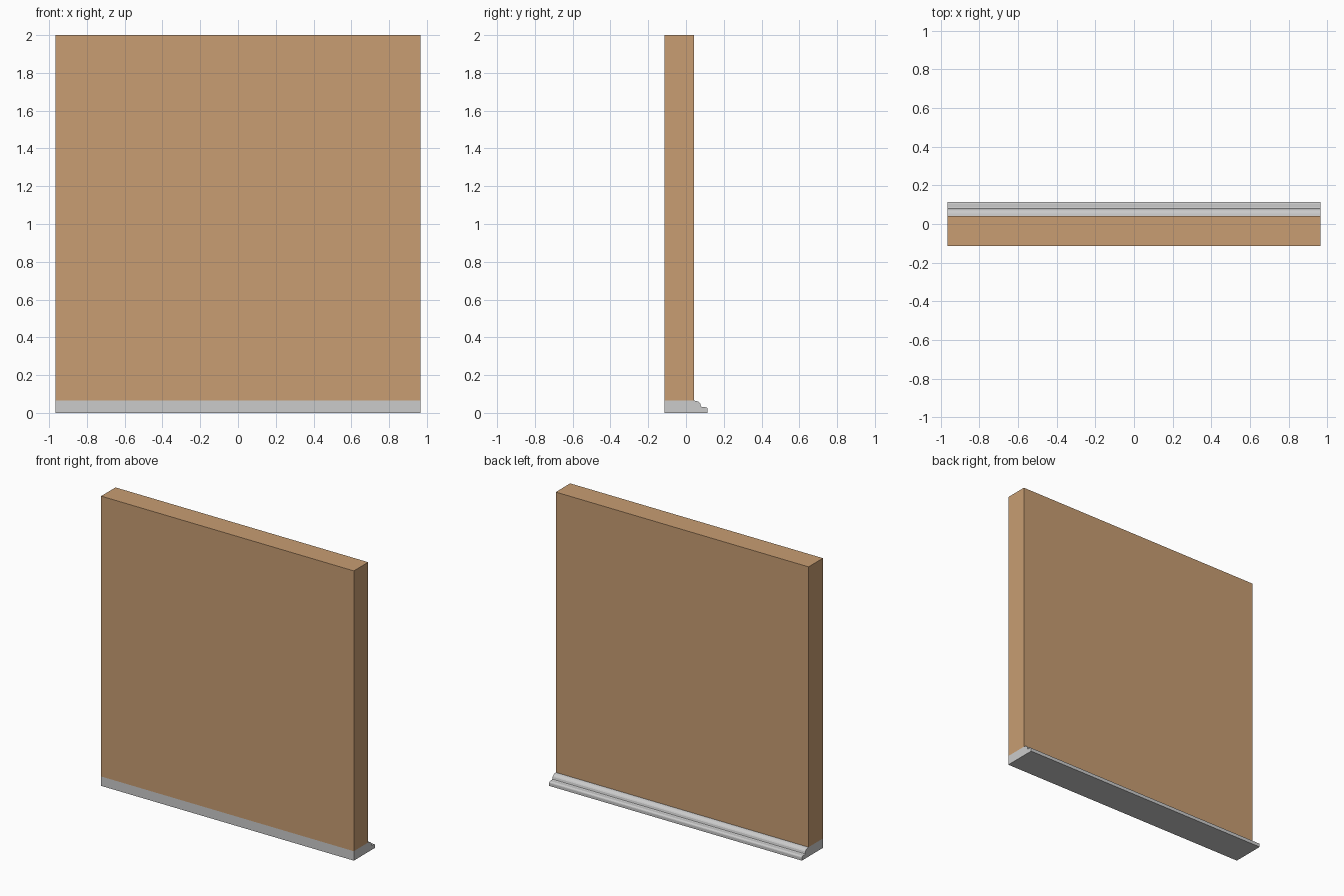
import bpy, bmesh, math

if "Cube" in bpy.data.objects:
    bpy.data.objects.remove(bpy.data.objects["Cube"])

HALF = 0.965          # half width of the wall
BACK, FACE = -0.115, 0.042


def extrude_profile(name, pts, color=None):
    """Extrude a (y, z) outline along x."""
    bm = bmesh.new()
    face = bm.faces.new([bm.verts.new((-HALF, y, z)) for y, z in pts])
    res = bmesh.ops.extrude_face_region(bm, geom=[face])
    moved = [g for g in res["geom"] if isinstance(g, bmesh.types.BMVert)]
    bmesh.ops.translate(bm, verts=moved, vec=(2 * HALF, 0, 0))
    bmesh.ops.recalc_face_normals(bm, faces=bm.faces[:])
    mesh = bpy.data.meshes.new(name)
    bm.to_mesh(mesh)
    bm.free()
    obj = bpy.data.objects.new(name, mesh)
    bpy.context.collection.objects.link(obj)
    if color:
        mat = bpy.data.materials.new(name + "_material")
        mat.diffuse_color = color
        mat.use_nodes = True
        mat.node_tree.nodes["Principled BSDF"].inputs["Base Color"].default_value = mat.diffuse_color
        mesh.materials.append(mat)
    return obj


def arc(cy, cz, ry, rz, steps):
    """Quarter round from top to outer side."""
    return [(cy + ry * math.sin(a), cz + rz * math.cos(a))
            for a in (math.pi / 2 * i / steps for i in range(steps + 1))]


# Wall panel
extrude_profile("wall_panel", [(BACK, 0.065), (FACE, 0.065), (FACE, 2.0), (BACK, 2.0)],
                (0.58, 0.34, 0.17, 1))

# Stepped base moulding: upper quarter round, small cove, rounded lower lip
outline = [(BACK, 0), (BACK, 0.065)]
outline += arc(FACE, 0.04, 0.036, 0.025, 5)
outline += [(0.080, 0.033), (0.085, 0.030)]
outline += arc(0.103, 0.018, 0.012, 0.012, 4)
outline += [(0.115, 0)]
extrude_profile("base_moulding", outline)
